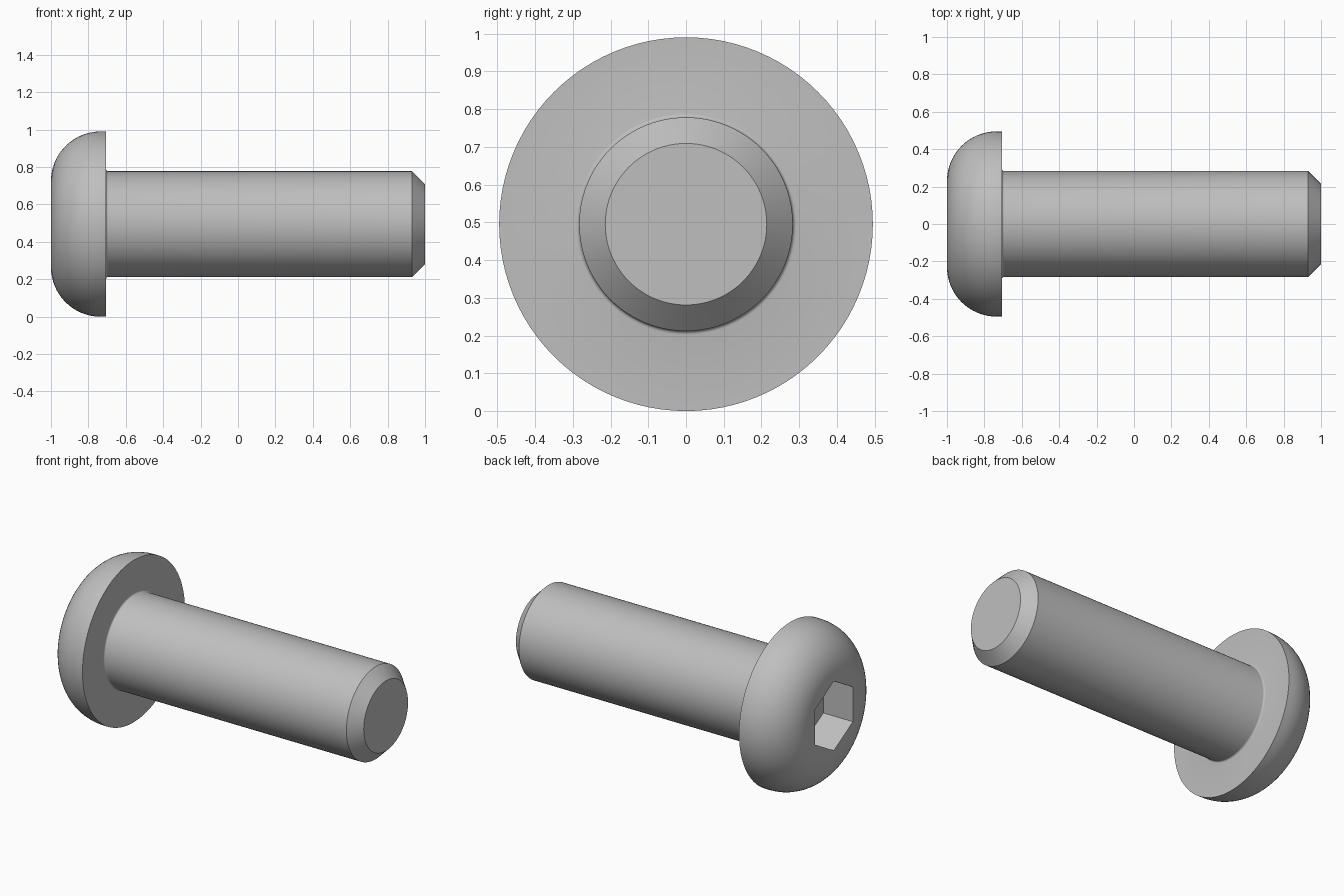
import bpy, bmesh, math
from mathutils import Matrix, Vector

cube = bpy.data.objects.get("Cube")
if cube:
    bpy.data.objects.remove(cube, do_unlink=True)

HEAD_R, SHAFT_R, TIP_R = 0.495, 0.283, 0.214
UNDER_HEAD = -0.705
FILLET = 0.01
ROUND = 0.265
SOCKET_R, SOCKET_DEPTH = 0.212, 0.2

steel = bpy.data.materials.new("grey steel")
steel.use_nodes = True
colour = (0.52, 0.52, 0.52, 1)
steel.diffuse_color = colour
steel.node_tree.nodes["Principled BSDF"].inputs["Base Color"].default_value = colour


def arc(cx, cr, radius, start, end, steps):
    """Points (x, radius from axis) along a circular arc, angles in degrees."""
    angles = [math.radians(start + (end - start) * i / steps) for i in range(steps + 1)]
    return [(cx + radius * math.cos(a), cr + radius * math.sin(a)) for a in angles]


def add_object(name, bm):
    bmesh.ops.recalc_face_normals(bm, faces=bm.faces)
    mesh = bpy.data.meshes.new(name)
    bm.to_mesh(mesh)
    bm.free()
    obj = bpy.data.objects.new(name, mesh)
    bpy.context.collection.objects.link(obj)
    return obj


# Domed head, shaft and chamfered tip turned from one profile about the x axis
profile = arc(-1 + ROUND, HEAD_R - ROUND, ROUND, 180, 90, 16)
profile.append((UNDER_HEAD, HEAD_R))
profile += arc(UNDER_HEAD + FILLET, SHAFT_R + FILLET, FILLET, 180, 270, 4)
profile += [(0.931, SHAFT_R), (1, TIP_R)]

bm = bmesh.new()
verts = [bm.verts.new((x, 0, HEAD_R + r)) for x, r in profile]
edges = [bm.edges.new(pair) for pair in zip(verts, verts[1:])]
bmesh.ops.spin(bm, geom=verts + edges, cent=(0, 0, HEAD_R), axis=(1, 0, 0),
               angle=math.tau, steps=96)
bmesh.ops.remove_doubles(bm, verts=bm.verts, dist=0.0001)
bmesh.ops.holes_fill(bm, edges=[e for e in bm.edges if e.is_boundary], sides=0)
bolt = add_object("button_head_bolt", bm)
bolt.data.materials.append(steel)

# Hexagonal cutter with corners at top and bottom
bm = bmesh.new()
bmesh.ops.create_cone(bm, cap_ends=True, segments=6, radius1=SOCKET_R,
                      radius2=SOCKET_R, depth=2 * SOCKET_DEPTH)
corner = max(bm.verts, key=lambda v: v.co.x).co
turn = Matrix.Rotation(-math.atan2(corner.y, corner.x), 4, 'Z')
place = Matrix.Translation(Vector((-1, 0, HEAD_R))) @ Matrix.Rotation(math.pi / 2, 4, 'Y')
bmesh.ops.transform(bm, matrix=place @ turn, verts=bm.verts)
cutter = add_object("socket_cutter", bm)
cutter.data.materials.append(steel)
cutter.hide_render = True

# Cut the hex socket into the head
bpy.ops.object.select_all(action='DESELECT')
bpy.context.view_layer.objects.active = bolt
bolt.select_set(True)
socket = bolt.modifiers.new("hex socket", 'BOOLEAN')
socket.operation = 'DIFFERENCE'
socket.solver = 'EXACT'
socket.object = cutter
bpy.ops.object.modifier_apply(modifier=socket.name)
bpy.data.objects.remove(cutter, do_unlink=True)

bpy.ops.object.shade_smooth_by_angle(angle=math.radians(30))
